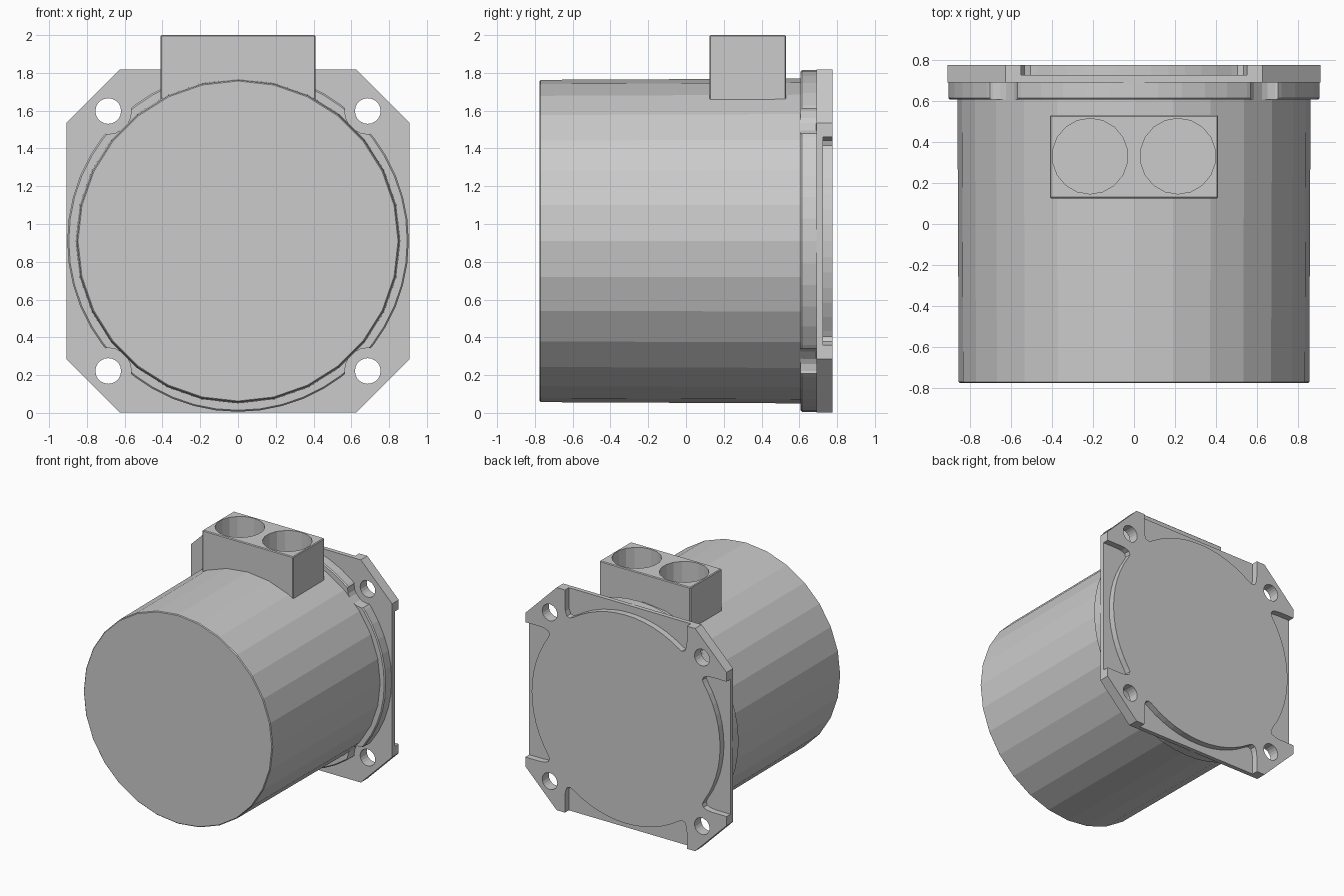
import bpy, bmesh, math
from mathutils import Vector

if "Cube" in bpy.data.objects:
    bpy.data.objects.remove(bpy.data.objects["Cube"])

CZ = 0.91  # height of the motor axis


def prism(name, pts, y0, y1, taper=1.0):
    """Extrude an (x, z) outline, given relative to the axis, along y."""
    bm = bmesh.new()
    front = [bm.verts.new((x * taper, y0, CZ + z * taper)) for x, z in pts]
    back = [bm.verts.new((x, y1, CZ + z)) for x, z in pts]
    n = len(pts)
    bm.faces.new(front)
    bm.faces.new(back[::-1])
    for i in range(n):
        j = (i + 1) % n
        bm.faces.new((front[i], back[i], back[j], front[j]))
    bmesh.ops.recalc_face_normals(bm, faces=bm.faces)
    me = bpy.data.meshes.new(name)
    bm.to_mesh(me)
    bm.free()
    ob = bpy.data.objects.new(name, me)
    bpy.context.collection.objects.link(ob)
    return ob


def circle(r, n, cx=0.0, cz=0.0):
    return [(cx + r * math.cos(2 * math.pi * i / n),
             cz + r * math.sin(2 * math.pi * i / n)) for i in range(n)]


def apply_mod(ob, mod):
    bpy.context.view_layer.objects.active = ob
    bpy.ops.object.modifier_apply(modifier=mod.name)


def boolean(ob, other, operation):
    mod = ob.modifiers.new("bool", 'BOOLEAN')
    mod.operation = operation
    mod.solver = 'EXACT'
    mod.object = other
    apply_mod(ob, mod)
    bpy.data.objects.remove(other)


def bevel(ob, width):
    mod = ob.modifiers.new("bevel", 'BEVEL')
    mod.width = width
    mod.segments = 1
    mod.limit_method = 'ANGLE'
    mod.angle_limit = math.radians(50)
    apply_mod(ob, mod)


# Motor can, slightly tapered toward the front
body = prism("motor_body", circle(0.86, 28), -0.775, 0.695, 0.992)
bevel(body, 0.006)

# Connector block on top with two round sockets
block = prism("connector_block",
              [(-0.41, 0.6), (0.41, 0.6), (0.41, 1.09), (-0.41, 1.09)], 0.125, 0.53)
bevel(block, 0.006)
boolean(body, block, 'UNION')
for x in (-0.214, 0.214):
    bpy.ops.mesh.primitive_cylinder_add(vertices=18, radius=0.184, depth=0.6,
                                        location=(x, 0.33, 2.0))
    boolean(body, bpy.context.object, 'DIFFERENCE')

# Collar ring, notched around each bolt hole
HOLES = [(sx * 0.687, sz * 0.688) for sx in (-1, 1) for sz in (-1, 1)]
ring = prism("collar_ring", circle(0.904, 48), 0.605, 0.70)
bevel(ring, 0.008)
for x, z in HOLES:
    boolean(ring, prism("notch", circle(0.122, 20, x, z), 0.5, 0.69), 'DIFFERENCE')

# Square mounting flange with chamfered corners
a, c = 0.908, 0.625
flange = prism("mounting_flange",
               [(c, a), (a, c), (a, -c), (c, -a), (-c, -a), (-a, -c), (-a, c), (-c, a)],
               0.69, 0.775)
boolean(flange, ring, 'UNION')
for x, z in HOLES:
    boolean(flange, prism("bolt_hole", circle(0.068, 20, x, z), 0.5, 0.9), 'DIFFERENCE')

# Arc-sided recess along each edge of the back face
R = 0.85
side = [(0.55, 1.0), (0.55, 0.78), (0.546, 0.735), (0.532, 0.70), (0.505, 0.69)]
arc = [(R * math.sin(t), R * math.cos(t))
       for t in (math.radians(34 - 68 * i / 12) for i in range(13))]
outline = side + arc + [(-x, z) for x, z in reversed(side)]
for k in range(4):
    s, q = round(math.sin(k * math.pi / 2)), round(math.cos(k * math.pi / 2))
    pts = [(q * x - s * z, s * x + q * z) for x, z in outline]
    boolean(flange, prism("recess", pts, 0.725, 0.9), 'DIFFERENCE')
